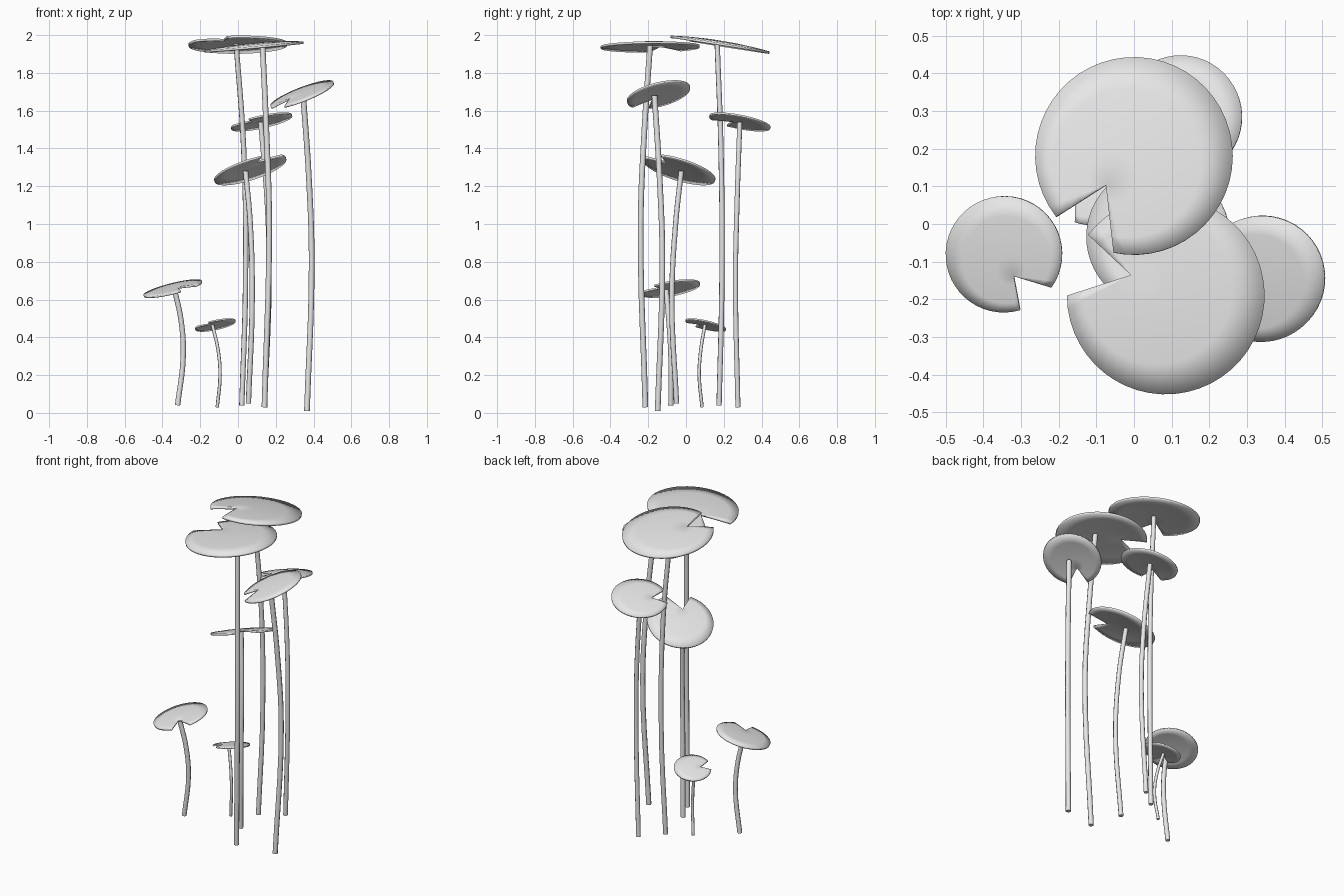
import bpy, bmesh
from math import sin, cos, radians, pi
from mathutils import Vector

cube = bpy.data.objects.get("Cube")
if cube:
    bpy.data.objects.remove(cube)

GREY = (0.8, 0.8, 0.8, 1)
grey = bpy.data.materials.new("pale_grey")
grey.use_nodes = True
grey.diffuse_color = GREY
grey.node_tree.nodes["Principled BSDF"].inputs["Base Color"].default_value = GREY


def smooth(obj):
    bpy.ops.object.select_all(action='DESELECT')
    obj.select_set(True)
    bpy.context.view_layer.objects.active = obj
    bpy.ops.object.shade_smooth_by_angle(angle=radians(30))


def leaf(name, centre, r, slope, notch, thick):
    """Notched, gently domed disc, fanned out from the notch apex."""
    def point(x, y):
        dome = 0.06 * r * (0.5 - (x * x + y * y) / (r * r))
        return Vector(centre) + Vector((x, y, slope[0] * x + slope[1] * y + dome))

    start, end = radians(notch[0]), radians(notch[1])
    a = start + 0.2 * (end - start)
    ax, ay = 0.41 * r * cos(a), 0.41 * r * sin(a)
    count, rings = 44, 4
    bm = bmesh.new()
    apex = bm.verts.new(point(ax, ay))
    spokes = []
    for i in range(count + 1):
        t = end + (start + 2 * pi - end) * i / count
        spokes.append([bm.verts.new(point(ax + (r * cos(t) - ax) * k / rings,
                                          ay + (r * sin(t) - ay) * k / rings))
                       for k in range(1, rings + 1)])
    for s, n in zip(spokes, spokes[1:]):
        bm.faces.new((apex, s[0], n[0]))
        for k in range(rings - 1):
            bm.faces.new((s[k], s[k + 1], n[k + 1], n[k]))
    mesh = bpy.data.meshes.new(name)
    bm.to_mesh(mesh)
    bm.free()
    mesh.materials.append(grey)
    obj = bpy.data.objects.new(name, mesh)
    bpy.context.collection.objects.link(obj)
    smooth(obj)
    solid = obj.modifiers.new("thickness", 'SOLIDIFY')
    solid.thickness = thick
    solid.offset = 0


def stem(name, points, radius):
    """Round stalk along a smooth path."""
    curve = bpy.data.curves.new(name, 'CURVE')
    curve.dimensions = '3D'
    curve.bevel_depth = radius
    curve.bevel_resolution = 2
    curve.resolution_u = 5
    curve.use_fill_caps = True
    spline = curve.splines.new('BEZIER')
    spline.bezier_points.add(len(points) - 1)
    for bp, co in zip(spline.bezier_points, points):
        bp.co = co
        bp.handle_left_type = bp.handle_right_type = 'AUTO'
    curve.materials.append(grey)
    obj = bpy.data.objects.new(name, curve)
    bpy.context.collection.objects.link(obj)


# name, leaf centre, radius, slope in x and y, notch angles, stem radius, stem path
PLANTS = [
    ("tall_back", (0, .18, 1.957), .262, (.01, -.16), (218, 258), .014,
     [(.02, .175, .04), (.04, .19, .7), (.03, .185, 1.4), (-.01, .165, 1.955)]),
    ("tall_front", (.085, -.19, 1.945), .262, (.09, .01), (142, 180), .015,
     [(.14, -.215, .03), (.165, -.24, 1), (.15, -.22, 1.5), (.13, -.19, 1.945)]),
    ("left", (.34, -.145, 1.69), .167, (.37, .22), (198, 236), .015,
     [(.365, -.15, .01), (.39, -.125, .8), (.375, -.14, 1.25), (.345, -.167, 1.68)]),
    ("rear", (.125, .285, 1.545), .162, (.21, -.19), (205, 245), .014,
     [(.14, .275, .03), (.165, .262, .7), (.155, .27, 1.1), (.12, .285, 1.54)]),
    ("middle", (.065, -.035, 1.293), .19, (.3, -.28), (287, 330), .014,
     [(.055, -.05, .05), (.075, -.075, .6), (.065, -.055, 1), (.04, -.025, 1.28)]),
    ("right", (-.345, -.08, 1.0 - .338), .154, (.24, .17), (286, 325), .014,
     [(-.32, -.08, .04), (-.29, -.08, .3), (-.3, -.09, .48), (-.335, -.105, .65)]),
    ("small", (-.12, .105, .468), .107, (.2, -.22), (210, 250), .009,
     [(-.11, .085, .03), (-.095, .07, .2), (-.105, .078, .33), (-.135, .1, .465)]),
]
for name, centre, r, slope, notch, stem_r, path in PLANTS:
    leaf(name + "_leaf", centre, r, slope, notch, 0.005 + 0.03 * r)
    stem(name + "_stem", path, stem_r)
